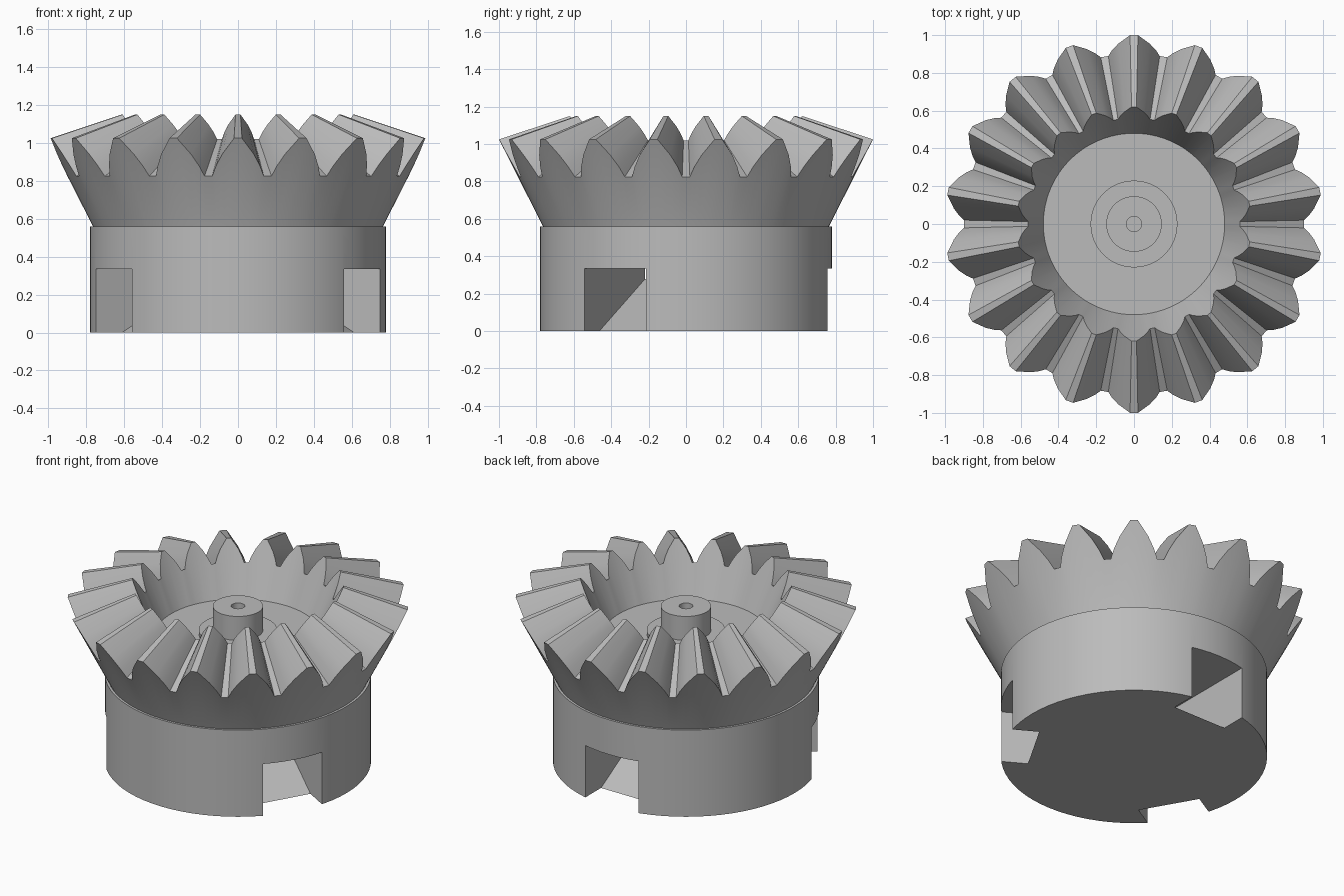
import bpy, bmesh
from math import sin, cos, radians, pi
from mathutils import Matrix

TEETH = 18

cube = bpy.data.objects.get("Cube")
if cube:
    bpy.data.objects.remove(cube)

steel = bpy.data.materials.new("plain grey")
steel.use_nodes = True
grey = (0.5, 0.5, 0.5, 1)
steel.diffuse_color = grey
steel.node_tree.nodes["Principled BSDF"].inputs["Base Color"].default_value = grey


def finish(name, bm):
    bmesh.ops.recalc_face_normals(bm, faces=bm.faces)
    mesh = bpy.data.meshes.new(name)
    bm.to_mesh(mesh)
    bm.free()
    mesh.materials.append(steel)
    obj = bpy.data.objects.new(name, mesh)
    bpy.context.collection.objects.link(obj)
    return obj


def loft(name, rings):
    """Skin a stack of closed rings of equal length and cap both ends."""
    bm = bmesh.new()
    loops = [[bm.verts.new(p) for p in ring] for ring in rings]
    n = len(loops[0])
    for a, b in zip(loops, loops[1:]):
        for i in range(n):
            j = (i + 1) % n
            bm.faces.new((a[i], a[j], b[j], b[i]))
    bm.faces.new(loops[0])
    bm.faces.new(loops[-1])
    return finish(name, bm)


def circle(r, z, n=72):
    return [(r * cos(2 * pi * i / n), r * sin(2 * pi * i / n), z) for i in range(n)]


def select(obj):
    bpy.ops.object.select_all(action='DESELECT')
    obj.select_set(True)
    bpy.context.view_layer.objects.active = obj


# Cylindrical base
base = loft("base", [circle(0.78, 0), circle(0.78, 0.56)])

# Three ramped drive slots cut into the base
section = [(0.685, -0.05), (0.85, -0.05), (0.85, 0.335), (0.01, 0.335)]
for k in range(3):
    turn = Matrix.Rotation(radians(90 + 120 * k), 3, 'Z')
    cutter = loft("slot_cutter", [[turn @ Matrix.Translation((r, t, z)).translation
                                   for r, z in section] for t in (-0.19, 0.19)])
    cutter.hide_render = True
    cut = base.modifiers.new("slot", 'BOOLEAN')
    cut.operation = 'DIFFERENCE'
    cut.solver = 'EXACT'
    cut.object = cutter
    select(base)
    bpy.ops.object.modifier_apply(modifier=cut.name)
    bpy.data.objects.remove(cutter)

# Tooth outline: half angle in degrees and share of the tooth height
flank = [(8.7, 0), (7.2, 0.27), (5, 0.58), (1.2, 1)]
tooth = [(-a, h) for a, h in flank] + [(a, h) for a, h in reversed(flank)]


def toothed(root, tip):
    """Ring of teeth between a root and a tip given as (radius, height)."""
    ring = []
    for k in range(TEETH):
        for a, h in tooth:
            angle = radians(90 + 360 * k / TEETH + a)
            r = root[0] + (tip[0] - root[0]) * h
            z = root[1] + (tip[1] - root[1]) * h
            ring.append((r * cos(angle), r * sin(angle), z))
    return ring


def plain(r, z):
    return toothed((r, z), (r, z))


# Bevel gear with a dished middle
gear = loft("bevel_gear", [
    plain(0.762, 0.55), plain(0.765, 0.56),
    toothed((0.9, 0.825), (1.0, 1.025)),
    toothed((0.56, 1.02), (0.62, 1.15)),
    plain(0.48, 0.82)])

# Stepped hub with a blind hole
hub = loft("hub", [circle(r, z, 48) for r, z in [
    (0.23, 0.81), (0.23, 0.845), (0.147, 0.845),
    (0.147, 1.0), (0.04, 1.0), (0.04, 0.9)]])

for obj in (base, gear, hub):
    select(obj)
    bpy.ops.object.shade_smooth_by_angle(angle=radians(25))
